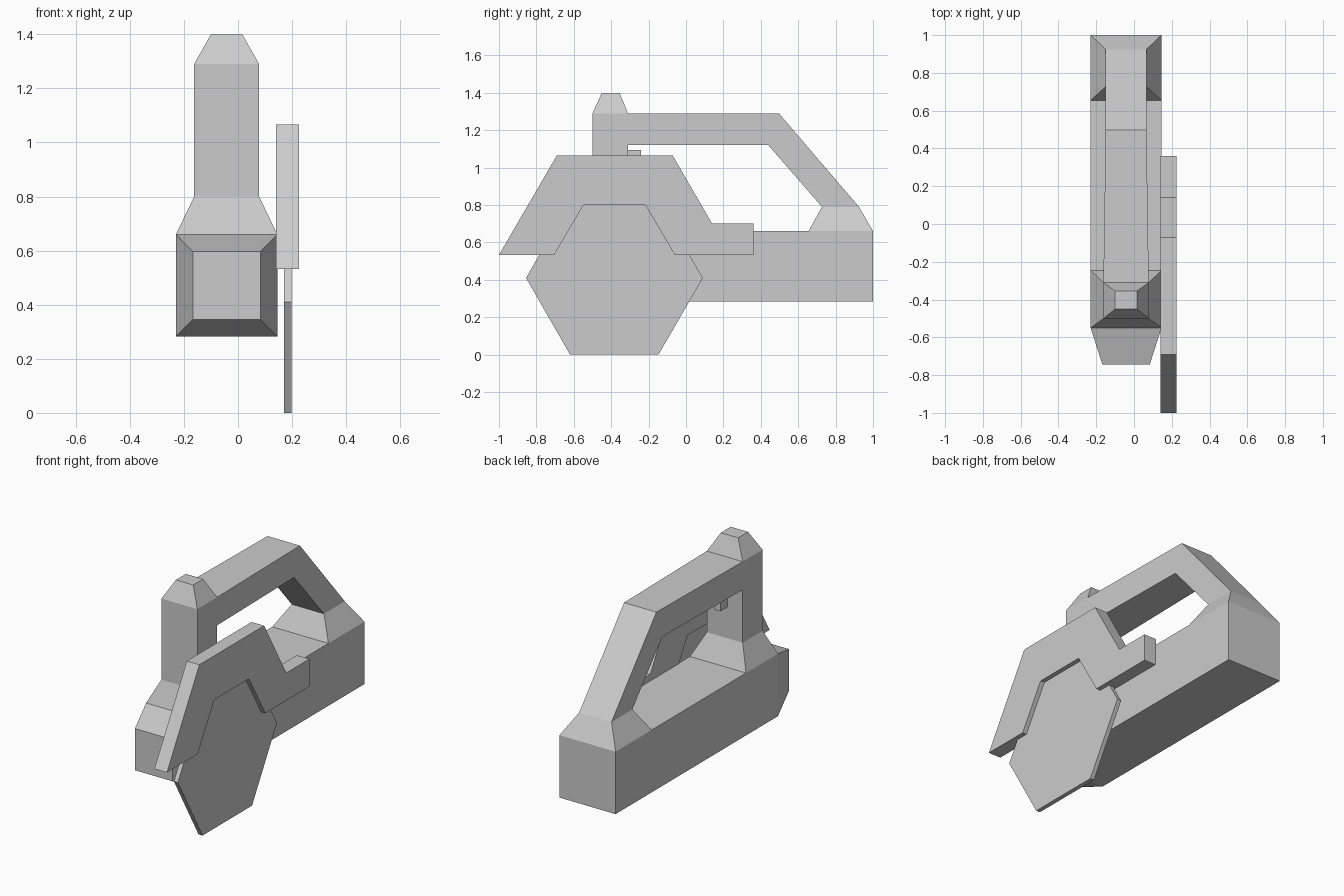
import bpy, bmesh

if "Cube" in bpy.data.objects:
    bpy.data.objects.remove(bpy.data.objects["Cube"])

CX = -0.042  # centre plane of the body and handle


def finish(name, bm):
    bmesh.ops.recalc_face_normals(bm, faces=bm.faces)
    mesh = bpy.data.meshes.new(name)
    bm.to_mesh(mesh)
    bm.free()
    obj = bpy.data.objects.new(name, mesh)
    bpy.context.collection.objects.link(obj)
    return obj


def loft(name, sections):
    """Join rectangles given as (half width in x, (y, z) edge a, (y, z) edge b)."""
    bm = bmesh.new()
    rings = []
    for w, a, b in sections:
        pts = [(CX - w, *a), (CX + w, *a), (CX + w, *b), (CX - w, *b)]
        rings.append([bm.verts.new(p) for p in pts])
    for r, s in zip(rings, rings[1:]):
        for i in range(4):
            j = (i + 1) % 4
            bm.faces.new((r[i], r[j], s[j], s[i]))
    bm.faces.new(rings[0])
    bm.faces.new(rings[-1])
    return finish(name, bm)


def plate(name, profile, x0, x1):
    """Extrude a y-z outline from x0 to x1."""
    bm = bmesh.new()
    face = bm.faces.new([bm.verts.new((x0, y, z)) for y, z in profile])
    new = bmesh.ops.extrude_face_region(bm, geom=[face])["geom"]
    bmesh.ops.translate(bm, vec=(x1 - x0, 0, 0),
                        verts=[v for v in new if isinstance(v, bmesh.types.BMVert)])
    return finish(name, bm)


# Motor body with tapered nose
loft("motor_body", [
    (0.125, (-0.745, 0.345), (-0.745, 0.597)),
    (0.1875, (-0.55, 0.283), (-0.55, 0.66)),
    (0.1875, (1.0, 0.283), (1.0, 0.66)),
])

# Front post with flared foot and tapered cap
loft("front_post", [
    (0.1875, (-0.55, 0.66), (-0.245, 0.66)),
    (0.12, (-0.50, 0.80), (-0.31, 0.80)),
    (0.12, (-0.50, 1.29), (-0.31, 1.29)),
    (0.058, (-0.45, 1.40), (-0.355, 1.40)),
])

# Handle bar bending down to a flared rear foot
loft("handle", [
    (0.12, (-0.31, 1.12), (-0.31, 1.29)),
    (0.108, (0.44, 1.12), (0.497, 1.29)),
    (0.108, (0.727, 0.79), (0.925, 0.79)),
    (0.1875, (0.655, 0.66), (1.0, 0.66)),
])

# Trigger on the back of the post
loft("trigger", [
    (0.02, (-0.31, 0.99), (-0.31, 1.095)),
    (0.02, (-0.24, 0.99), (-0.24, 1.095)),
])

# Six-sided blade
plate("blade", [(-0.855, 0.41), (-0.62, 0.0), (-0.147, 0.0),
                (0.09, 0.41), (-0.147, 0.82), (-0.62, 0.82)], 0.17, 0.197)

# Blade guard with notch and rear arm
plate("blade_guard", [(-1.0, 0.533), (-0.69, 1.066), (-0.072, 1.066), (0.14, 0.70),
                      (0.36, 0.70), (0.36, 0.533), (-0.06, 0.533), (-0.217, 0.80),
                      (-0.548, 0.80), (-0.705, 0.533)], 0.141, 0.225)
